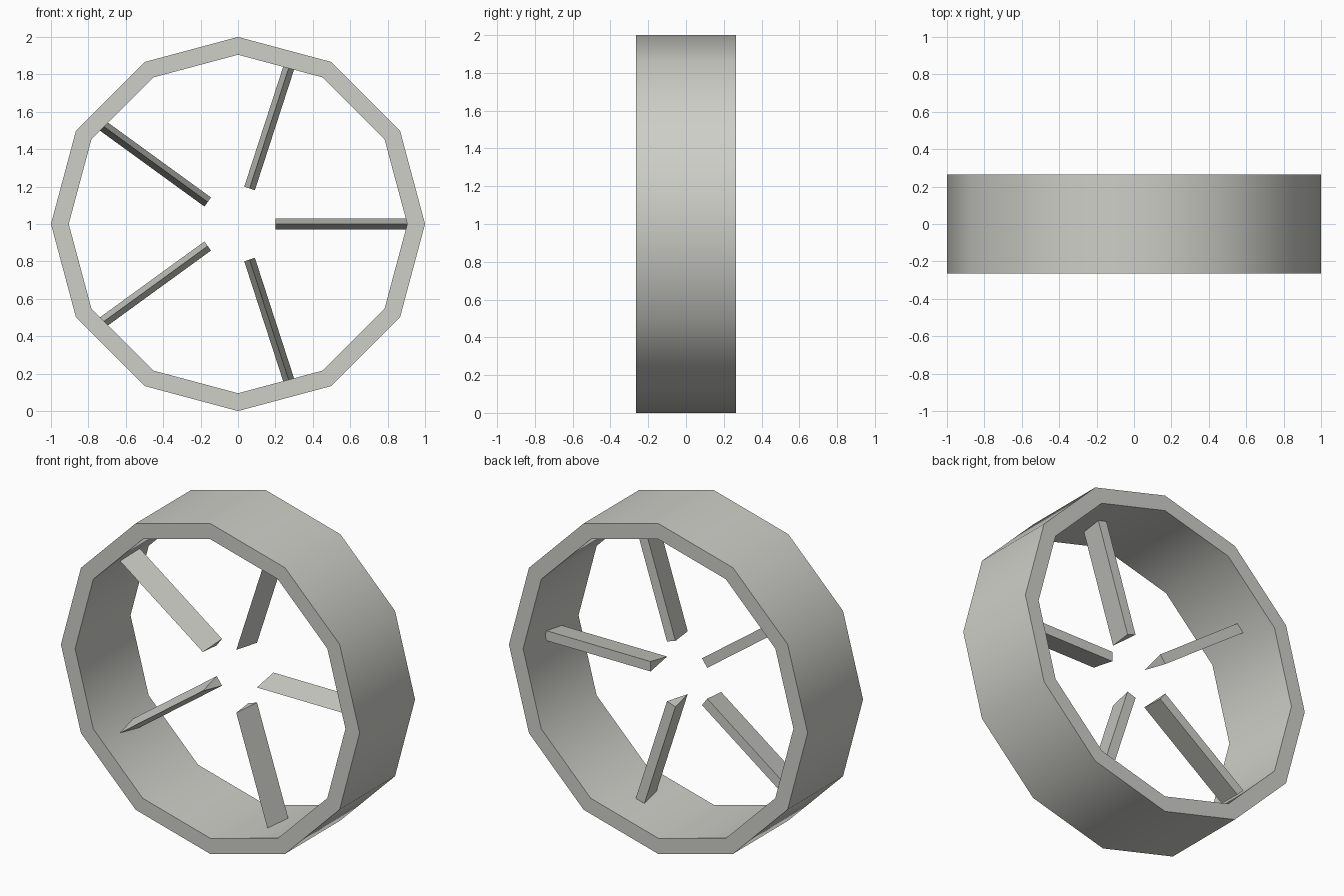
import bpy, bmesh, math
from mathutils import Matrix, Vector

if "Cube" in bpy.data.objects:
    bpy.data.objects.remove(bpy.data.objects["Cube"])

CENTER = Vector((0, 0, 1))

grey = bpy.data.materials.new("light_grey")
grey.diffuse_color = (0.62, 0.62, 0.58, 1)
grey.use_nodes = True
grey.node_tree.nodes["Principled BSDF"].inputs["Base Color"].default_value = grey.diffuse_color


def make_object(name, bm):
    bmesh.ops.recalc_face_normals(bm, faces=bm.faces)
    mesh = bpy.data.meshes.new(name)
    bm.to_mesh(mesh)
    bm.free()
    mesh.materials.append(grey)
    obj = bpy.data.objects.new(name, mesh)
    bpy.context.collection.objects.link(obj)
    return obj


# Rim: twelve-sided band made by spinning its rectangular section
def rim(outer=1.0, inner=0.905, half=0.265, sides=12):
    bm = bmesh.new()
    section = [(outer, -half), (outer, half), (inner, half), (inner, -half)]
    rings = []
    for i in range(sides):
        a = math.tau * i / sides
        rings.append([bm.verts.new(CENTER + Vector((r * math.cos(a), y, r * math.sin(a))))
                      for r, y in section])
    for i in range(sides):
        p, q = rings[i], rings[(i + 1) % sides]
        for j in range(4):
            k = (j + 1) % 4
            bm.faces.new((p[j], p[k], q[k], q[j]))
    obj = make_object("rim", bm)
    bpy.context.view_layer.objects.active = obj
    obj.select_set(True)
    bpy.ops.object.shade_smooth_by_angle(angle=math.radians(40))
    obj.select_set(False)


# Spoke: thin triangular prism, pointed towards the front
def spoke(index, start=0.2, end=0.905):
    bm = bmesh.new()
    section = [(-0.105, 0), (0.053, 0.03), (0.053, -0.03)]
    a, b = [[bm.verts.new((r, y, z)) for y, z in section] for r in (start, end)]
    bm.faces.new(a)
    bm.faces.new(b)
    for j in range(3):
        k = (j + 1) % 3
        bm.faces.new((a[j], a[k], b[k], b[j]))
    turn = Matrix.Rotation(-math.tau * index / 5, 4, 'Y')
    bm.transform(Matrix.Translation(CENTER) @ turn)
    make_object(f"spoke_{index + 1}", bm)


rim()
for n in range(5):
    spoke(n)
